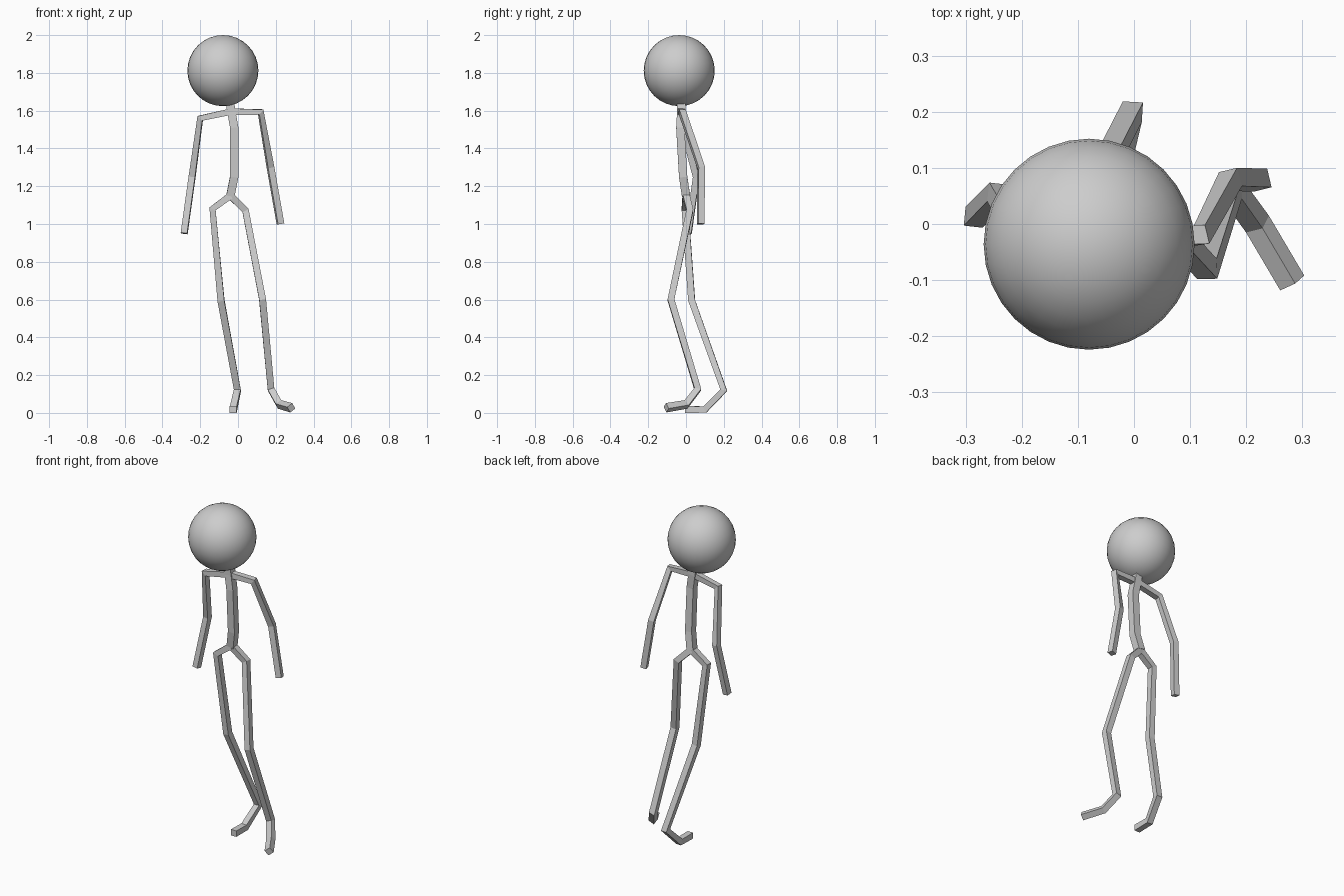
import bpy
import bmesh
from mathutils import Vector

cube = bpy.data.objects.get("Cube")
if cube:
    bpy.data.objects.remove(cube, do_unlink=True)

grey = bpy.data.materials.new("light_grey")
grey.use_nodes = True
colour = (0.61, 0.61, 0.61, 1)
grey.diffuse_color = colour
grey.node_tree.nodes["Principled BSDF"].inputs["Base Color"].default_value = colour


def square_tube(name, joints, half):
    """Sweep a square section through the joints without twisting it."""
    pts = [Vector(p) for p in joints]
    dirs = [(b - a).normalized() for a, b in zip(pts, pts[1:])]
    bm = bmesh.new()
    rings = []
    side, previous = Vector((0, 1, 0)), None
    for i, p in enumerate(pts):
        before, after = dirs[max(i - 1, 0)], dirs[min(i, len(dirs) - 1)]
        t = (before + after).normalized()
        if previous:
            side = previous.rotation_difference(t) @ side
        side = (side - t * side.dot(t)).normalized()
        other = t.cross(side)
        rings.append([bm.verts.new(p + half * (side * a + other * b))
                      for a, b in ((1, 1), (-1, 1), (-1, -1), (1, -1))])
        previous = t
    for r, s in zip(rings, rings[1:]):
        for k in range(4):
            j = (k + 1) % 4
            bm.faces.new((r[k], r[j], s[j], s[k]))
    bm.faces.new(rings[0])
    bm.faces.new(rings[-1])
    bmesh.ops.recalc_face_normals(bm, faces=bm.faces[:])
    mesh = bpy.data.meshes.new(name)
    bm.to_mesh(mesh)
    bm.free()
    mesh.materials.append(grey)
    obj = bpy.data.objects.new(name, mesh)
    bpy.context.collection.objects.link(obj)


# Head
bpy.ops.mesh.primitive_uv_sphere_add(segments=32, ring_count=16, radius=0.188,
                                     location=(-0.08, -0.036, 1.812))
head = bpy.context.object
head.name = "head"
head.data.materials.append(grey)
bpy.ops.object.shade_smooth()

# Neck and spine
chest = (-0.035, -0.025, 1.595)
pelvis = (-0.04, 0.0, 1.15)
square_tube("spine", [(-0.045, -0.025, 1.66), chest, (-0.02, -0.03, 1.51),
                      (-0.02, -0.015, 1.25), pelvis], 0.022)

# Arms: shoulder, elbow, hand
square_tube("left_arm", [chest, (0.12, -0.02, 1.593), (0.172, 0.08, 1.30),
                         (0.225, 0.078, 1.0)], 0.017)
square_tube("right_arm", [chest, (-0.20, -0.025, 1.56), (-0.243, 0.055, 1.25),
                          (-0.285, 0.012, 0.95)], 0.017)

# Legs: hip, knee, ankle, ball of foot, toe
square_tube("left_leg", [pelvis, (0.04, 0.02, 1.07), (0.13, -0.08, 0.60),
                         (0.175, 0.062, 0.125), (0.22, 0.0, 0.045),
                         (0.282, -0.105, 0.027)], 0.018)
square_tube("right_leg", [pelvis, (-0.135, -0.005, 1.08), (-0.09, 0.03, 0.595),
                          (-0.003, 0.20, 0.12), (-0.025, 0.10, 0.018),
                          (-0.026, -0.005, 0.018)], 0.018)
